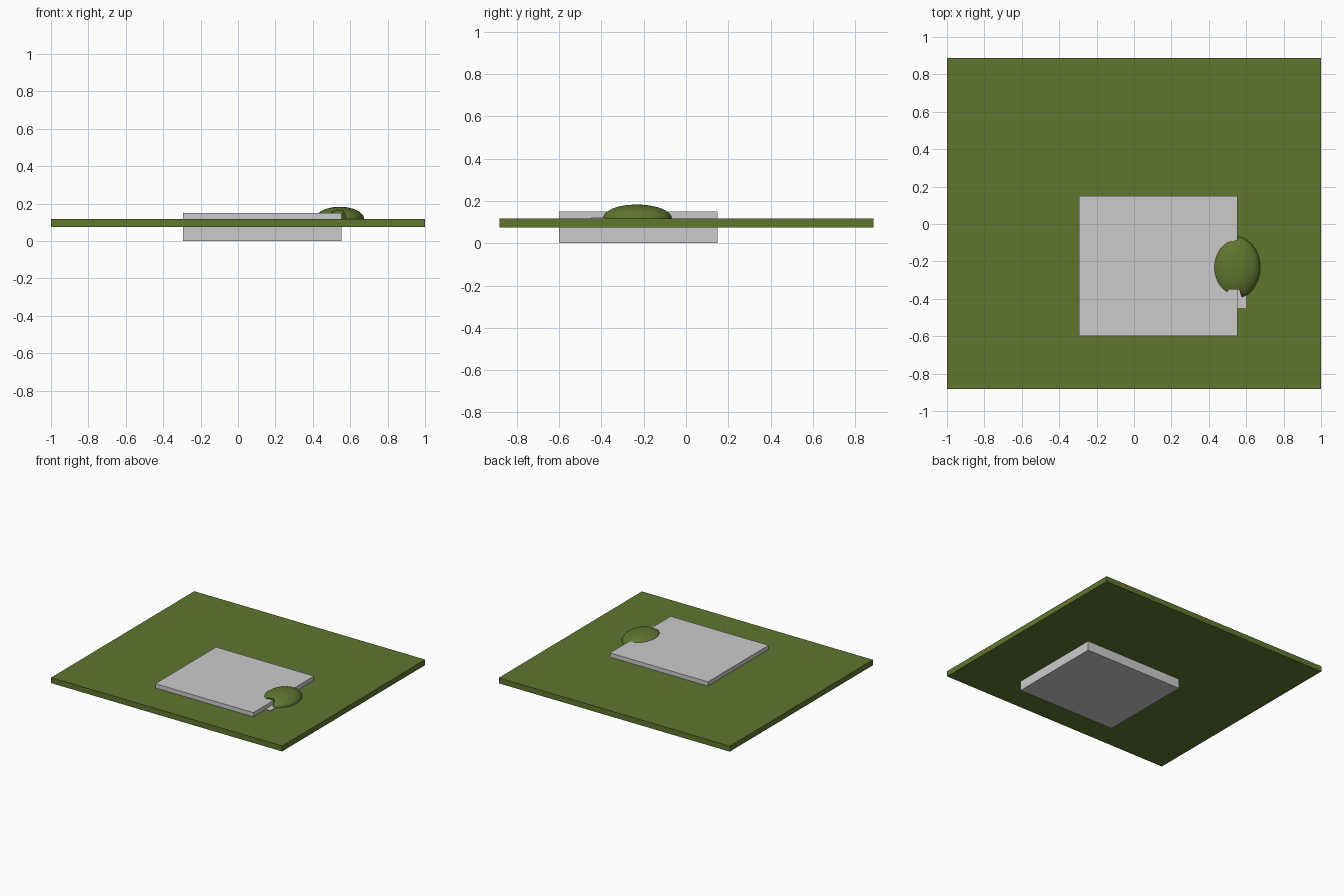
import bpy, bmesh
from mathutils import Matrix, Vector

if "Cube" in bpy.data.objects:
    bpy.data.objects.remove(bpy.data.objects["Cube"])


def material(name, rgb):
    m = bpy.data.materials.new(name)
    m.diffuse_color = (*rgb, 1)
    m.use_nodes = True
    m.node_tree.nodes["Principled BSDF"].inputs["Base Color"].default_value = m.diffuse_color
    return m


green = material("grass green", (0.115, 0.18, 0.028))
grey = material("concrete grey", (0.6, 0.6, 0.6))


def finish(name, bm, mat):
    bmesh.ops.recalc_face_normals(bm, faces=bm.faces[:])
    me = bpy.data.meshes.new(name)
    bm.to_mesh(me)
    bm.free()
    me.materials.append(mat)
    ob = bpy.data.objects.new(name, me)
    bpy.context.collection.objects.link(ob)
    return ob


def box(name, lo, hi, mat):
    lo, hi = Vector(lo), Vector(hi)
    bm = bmesh.new()
    bmesh.ops.create_cube(bm, size=1, matrix=Matrix.LocRotScale(
        (lo + hi) / 2, None, hi - lo))
    return finish(name, bm, mat)


# Lawn slab and the foundation passing through it
box("lawn", (-1, -0.883, 0.074), (1, 0.887, 0.117), green)
box("foundation", (-0.295, -0.6, 0), (0.553, 0.15, 0.15), grey)

# Thin doorstep beside the foundation
box("doorstep", (0.50, -0.45, 0.1), (0.598, -0.34, 0.121), grey)

# Low rounded mound, trimmed flat inside the slab
bm = bmesh.new()
bmesh.ops.create_uvsphere(bm, u_segments=48, v_segments=24, radius=1,
                          matrix=Matrix.LocRotScale((0.544, -0.232, 0.117), None,
                                                    (0.131, 0.165, 0.066)))
cut = bmesh.ops.bisect_plane(bm, geom=bm.verts[:] + bm.edges[:] + bm.faces[:],
                             plane_co=(0, 0, 0.1), plane_no=(0, 0, -1),
                             clear_outer=True)
bmesh.ops.contextual_create(
    bm, geom=[e for e in cut["geom_cut"] if isinstance(e, bmesh.types.BMEdge)])
mound = finish("mound", bm, green)

# Flared notch in the front of the mound
bm = bmesh.new()
plan = [(0.507, -0.35), (0.562, -0.35), (0.595, -0.44), (0.46, -0.44)]
face = bm.faces.new([bm.verts.new((x, y, 0.118)) for x, y in plan])
ext = bmesh.ops.extrude_face_region(bm, geom=[face])
bmesh.ops.translate(bm, vec=(0, 0, 0.1),
                    verts=[v for v in ext["geom"] if isinstance(v, bmesh.types.BMVert)])
cutter = finish("notch_cutter", bm, green)
cutter.hide_render = True
cutter.hide_set(True)
mod = mound.modifiers.new("notch", "BOOLEAN")
mod.object = cutter
mod.solver = "EXACT"

# Apply the notch, then smooth the mound
bpy.context.view_layer.objects.active = mound
mound.select_set(True)
bpy.ops.object.modifier_apply(modifier=mod.name)
bpy.data.objects.remove(cutter)
bpy.ops.object.shade_smooth_by_angle()
